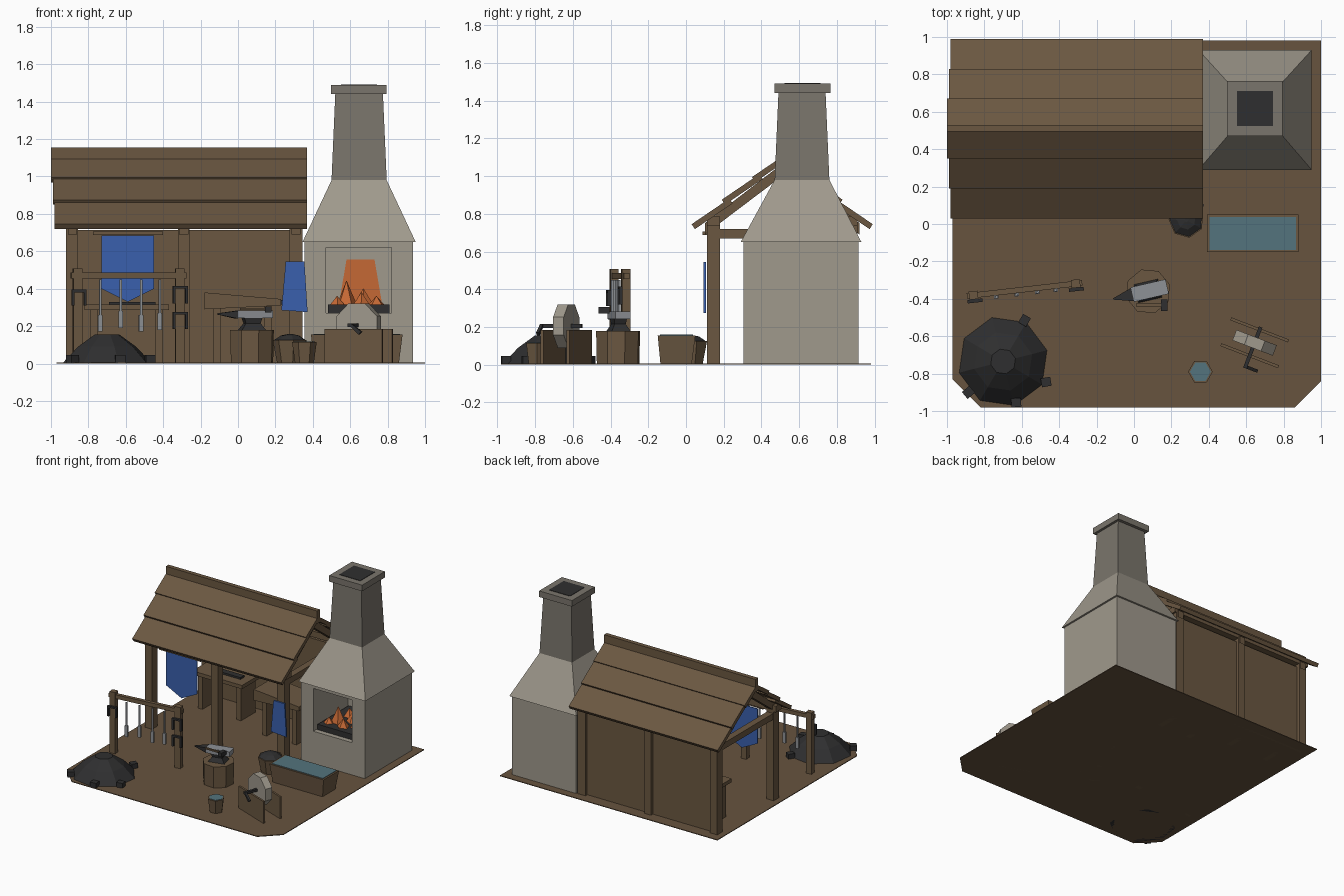
import bpy, math
from mathutils import Vector, Matrix

if "Cube" in bpy.data.objects:
    bpy.data.objects.remove(bpy.data.objects["Cube"])


def material(name, rgb):
    m = bpy.data.materials.new(name)
    m.diffuse_color = (*rgb, 1)
    m.use_nodes = True
    m.node_tree.nodes["Principled BSDF"].inputs["Base Color"].default_value = m.diffuse_color
    return m


DIRT = material("dirt", (0.135, 0.087, 0.049))
WOOD = material("wood", (0.145, 0.096, 0.053))
STONE = material("light stone", (0.350, 0.320, 0.265))
DARKSTONE = material("dark stone", (0.195, 0.178, 0.150))
BLACK = material("black iron", (0.028, 0.028, 0.029))
STEEL = material("steel", (0.270, 0.285, 0.305))
BLUE = material("blue cloth", (0.042, 0.118, 0.420))
WATER = material("water", (0.088, 0.172, 0.205))
FIRE = material("fire", (0.560, 0.140, 0.035))


def loft(name, rings, mat, matrix=None):
    """Closed solid through rings that have the same number of points."""
    n = len(rings[0])
    verts = [Vector(p) for r in rings for p in r]
    if matrix:
        verts = [matrix @ v for v in verts]
    faces = [tuple(range(n))[::-1], tuple(range((len(rings) - 1) * n, len(rings) * n))]
    for k in range(len(rings) - 1):
        for i in range(n):
            j = (i + 1) % n
            faces.append((k * n + i, k * n + j, k * n + n + j, k * n + n + i))
    me = bpy.data.meshes.new(name)
    me.from_pydata(verts, [], faces)
    me.materials.append(mat)
    ob = bpy.data.objects.new(name, me)
    bpy.context.collection.objects.link(ob)
    import bmesh
    bm = bmesh.new()
    bm.from_mesh(me)
    bmesh.ops.recalc_face_normals(bm, faces=bm.faces)
    bm.to_mesh(me)
    bm.free()
    return ob


def rect(x0, x1, y0, y1, z):
    return [(x0, y0, z), (x1, y0, z), (x1, y1, z), (x0, y1, z)]


def box(name, x0, x1, y0, y1, z0, z1, mat, matrix=None):
    return loft(name, [rect(x0, x1, y0, y1, z0), rect(x0, x1, y0, y1, z1)], mat, matrix)


def round_solid(name, x, y, profile, n, mat, turn=0.0):
    """Stack of regular polygons; profile holds (radius, height) pairs."""
    rings = [[(x + r * math.cos(turn + math.tau * i / n), y + r * math.sin(turn + math.tau * i / n), z)
              for i in range(n)] for r, z in profile]
    return loft(name, rings, mat)


def slab_x(name, x0, x1, yz, mat):
    return loft(name, [[(x, y, z) for y, z in yz] for x in (x0, x1)], mat)


def slab_y(name, y0, y1, xz, mat):
    return loft(name, [[(x, y, z) for x, z in xz] for y in (y0, y1)], mat)


def place(x, y, degrees):
    return Matrix.Translation((x, y, 0)) @ Matrix.Rotation(math.radians(degrees), 4, 'Z')


# Ground with two cut front corners
outline = [(-.97, -.83), (-.82, -.98), (.86, -.98), (1, -.84), (1, .98), (-.97, .98)]
loft("ground", [[(x, y, z) for x, y in outline] for z in (0, .006)], DIRT)

# Shed frame
for x0, x1 in ((-.92, -.855), (-.32, -.26), (.275, .345)):
    box("front_post", x0, x1, .11, .18, 0, .78, WOOD)
    box("back_post", x0, x1, .84, .91, 0, .76, WOOD)
box("front_beam", -.94, .36, .11, .18, .735, .785, WOOD)
box("back_beam", -.94, .36, .84, .91, .735, .785, WOOD)
box("back_wall", -.9, .33, .855, .885, 0, .715, WOOD)
for x in (-.915, .285):
    box("side_beam", x, x + .055, .14, .88, .67, .72, WOOD)

# Roof planks and rafters, mirrored across the ridge
for side in (0, 1):
    def m(pts):
        return [(1.02 - y if side else y, z) for y, z in pts]
    for k, (y, z) in enumerate(((.03, .745), (.19, .875), (.35, .995))):
        length = .2 if k < 2 else .165
        y2, z2 = y + length, z + length * .68
        slab_x("roof_plank", -.98 - .01 * k, .37,
               m([(y, z), (y2, z2), (y2 + .017, z2 - .026), (y + .017, z - .026)]), WOOD)
    for x in (-.91, -.315, .285):
        slab_x("rafter", x, x + .05, m([(.1, .75), (.51, 1.065), (.51, 1.0), (.1, .69)]), WOOD)
box("ridge_board", -1, .37, .495, .53, 1.05, 1.155, WOOD)

# Forge body around the fire opening
box("forge_base", .355, .935, .305, .915, 0, .27, STONE)
box("forge_left_jamb", .355, .47, .305, .915, .27, .65, STONE)
box("forge_right_jamb", .82, .935, .305, .915, .27, .65, STONE)
box("forge_back", .47, .82, .75, .915, .27, .65, STONE)
box("forge_lintel", .47, .82, .305, .75, .62, .65, STONE)
loft("forge_hood", [rect(.345, .95, .29, .93, .65), rect(.5, .795, .47, .76, .98)], STONE)
loft("chimney", [rect(.5, .795, .47, .76, .98), rect(.52, .775, .49, .74, 1.44)], DARKSTONE)
box("chimney_cap", .497, .795, .47, .765, 1.44, 1.49, DARKSTONE)
box("flue_opening", .552, .742, .523, .712, 1.488, 1.493, BLACK)
box("coal_bed", .48, .81, .345, .745, .27, .315, BLACK)
slab_y("fire_glow", .742, .75, [(.54, .32), (.77, .32), (.73, .555), (.58, .555)], FIRE)
for x, y, r, h in ((.58, .47, .06, .13), (.66, .42, .05, .07), (.53, .42, .045, .05),
                   (.67, .54, .06, .09), (.74, .47, .05, .05), (.59, .6, .05, .07)):
    round_solid("flame", x, y, [(r, .31), (r * .55, .31 + h * .45), (.002, .31 + h)], 5, FIRE, x * 9)

# Hanging cloths
box("banner_rod", -.775, -.4, .088, .11, .688, .706, WOOD)
slab_y("banner", .112, .12, [(-.73, .685), (-.73, .4), (-.59, .33), (-.45, .4), (-.45, .685)], BLUE)
slab_y("apron", .094, .106, [(.255, .545), (.232, .285), (.372, .275), (.355, .545)], BLUE)

# Workbench
box("bench_top", -.82, -.37, .58, .82, .285, .315, WOOD)
for x in (-.79, -.44):
    box("bench_leg", x, x + .04, .61, .8, 0, .285, WOOD)
box("bench_tool", -.69, -.44, .66, .71, .315, .33, BLACK)

# Bellows on a stand
slab_y("bellows", .46, .72, [(-.18, .29), (-.18, .38), (.23, .345), (.23, .31)], WOOD)
for x in (-.13, .14):
    box("bellows_leg", x, x + .04, .5, .68, 0, .31, WOOD)
box("bellows_nozzle", .23, .36, .575, .605, .315, .34, BLACK)

# Water trough
loft("trough", [rect(.41, .86, -.135, .03, 0), rect(.39, .88, -.15, .05, .155)], WOOD)
box("trough_water", .405, .866, -.138, .038, .152, .159, WATER)

# Coal bucket and water bucket
round_solid("coal_bucket", .28, .02, [(.07, 0), (.095, .125)], 7, WOOD, .4)
round_solid("bucket_coal", .28, .02, [(.093, .122), (.05, .15), (.01, .158)], 7, BLACK, .4)
round_solid("water_bucket", .355, -.79, [(.05, 0), (.066, .115)], 6, WOOD)
round_solid("bucket_water", .355, -.79, [(.056, .112), (.056, .118)], 6, WATER)

# Stump and anvil
round_solid("stump", .075, -.36, [(.118, 0), (.122, .18)], 8, WOOD, .3)
A = place(.075, -.358, 13)
loft("anvil_foot", [rect(-.065, .065, -.05, .05, .18), rect(-.04, .04, -.03, .03, .215),
                    rect(-.05, .05, -.035, .035, .245)], BLACK, A)
box("anvil_body", -.085, .105, -.04, .04, .243, .283, STEEL, A)
loft("anvil_horn", [[(-.085, -.036, .24), (-.085, .036, .24), (-.085, .036, .282), (-.085, -.036, .282)],
                    [(-.19, -.004, .262), (-.19, .004, .262), (-.19, .004, .268), (-.19, -.004, .268)]], BLACK, A)
box("hammer_head", .145, .178, -.465, -.405, .272, .305, BLACK)
box("hammer_handle", .01, .15, -.44, -.425, .285, .297, WOOD)

# Tool rack
R = place(-.585, -.35, 6.5)
box("rack_rail", -.31, .31, -.015, .015, .455, .487, WOOD, R)
for x in (-.275, .275):
    box("rack_post", x - .024, x + .024, -.022, .022, 0, .507, WOOD, R)
for i, x in enumerate((-.155, -.045, .065, .165)):
    low = (.17, .19, .17, .18)[i]
    box("tool_shaft", x - .006, x + .006, -.03, -.016, low + .03, .45, STEEL, R)
    box("tool_tip", x - .012, x + .012, -.032, -.014, low, low + .09, STEEL, R)
for x, z0, z1 in ((-.27, .31, .395), (.275, .185, .275), (.275, .32, .415)):
    for s in (-1, 1):
        box("shackle_side", x + s * .033 - .007, x + s * .033 + .007, -.04, -.022, z0, z1, BLACK, R)
    box("shackle_top", x - .04, x + .04, -.04, -.022, z1 - .014, z1, BLACK, R)

# Coal heap with loose lumps
round_solid("coal_heap", -.7, -.735, [(.248, 0), (.16, .09), (.068, .155)], 8, BLACK, .25)
for x, y, a in ((-.585, -.515, 60), (-.47, -.845, 10), (-.885, -.9, 40), (-.63, -.955, 5)):
    box("coal_lump", -.026, .026, -.024, .024, 0, .045, BLACK, place(x, y, a))

# Grindstone between two boards
G = place(.645, -.635, -21)
for y0 in (-.082, .066):
    box("grinder_board", -.165, .165, y0, y0 + .016, 0, .185, WOOD, G)
rings = [[(.125 * math.cos(math.tau * (i + .5) / 8), y, .205 + .125 * math.sin(math.tau * (i + .5) / 8))
          for i in range(8)] for y in (-.03, .03)]
loft("grindstone", rings, STONE, G)
box("grinder_axle", -.01, .01, -.14, .09, .195, .215, BLACK, G)
slab = [(-.01, .215), (.01, .215), (.07, .17), (.055, .155)]
loft("crank_arm", [[(x, y, z) for x, z in slab] for y in (-.145, -.128)], BLACK, G)
